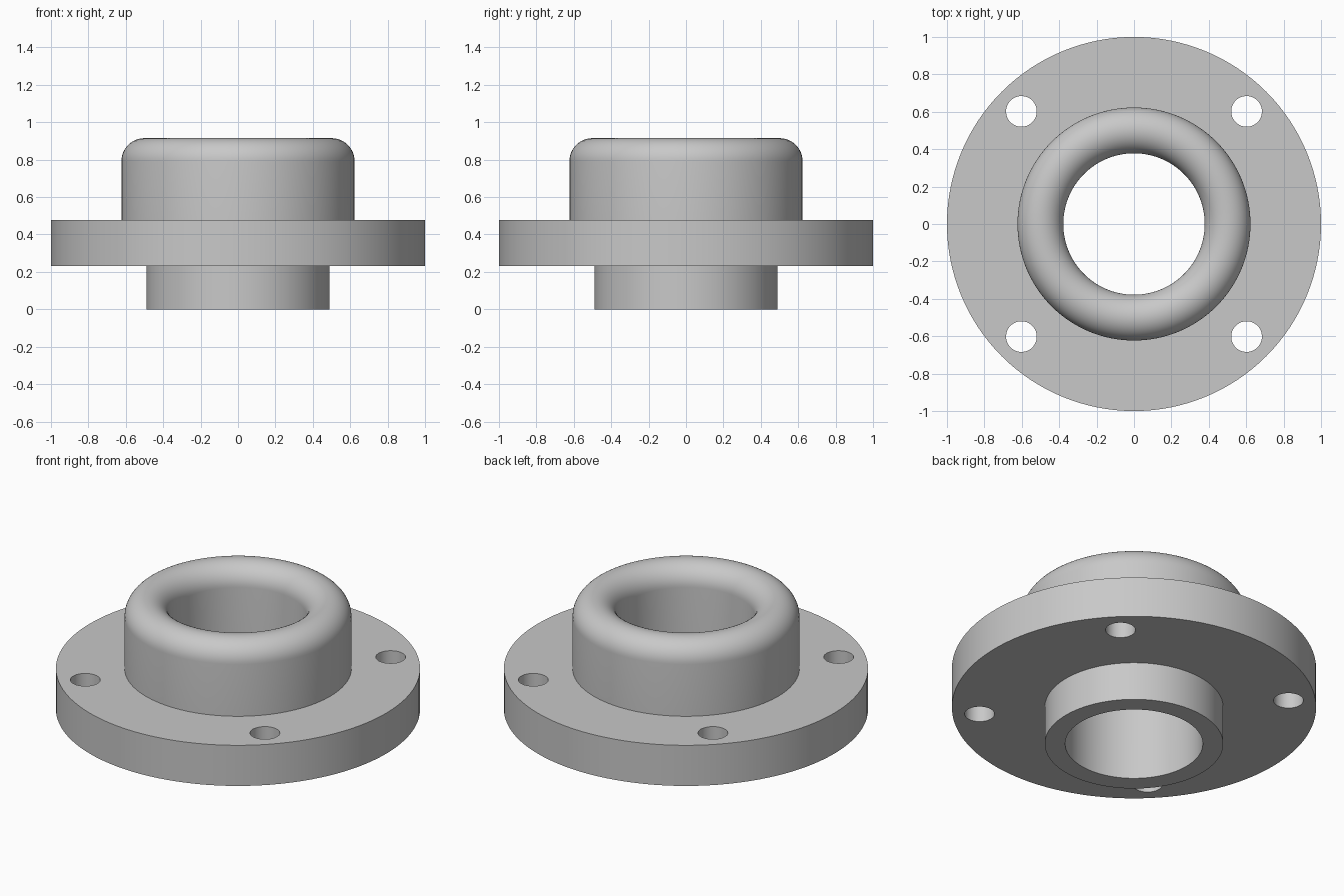
import bpy
import bmesh
from math import pi, sin, cos, radians
from mathutils import Vector

cube = bpy.data.objects.get("Cube")
if cube:
    bpy.data.objects.remove(cube, do_unlink=True)

SEGMENTS = 128
BORE, COLLAR, SPIGOT, FLANGE = 0.378, 0.623, 0.49, 1.0
FLANGE_BOTTOM, FLANGE_TOP, HEIGHT = 0.232, 0.478, 0.915
HOLE_OFFSET, HOLE_RADIUS = 0.602, 0.082

# Plain grey metal
grey = bpy.data.materials.new("grey_metal")
grey.use_nodes = True
colour = (0.58, 0.58, 0.58, 1)
grey.diffuse_color = colour
grey.node_tree.nodes["Principled BSDF"].inputs["Base Color"].default_value = colour


def lathe(name, profile):
    """Turn a closed (radius, height) profile about the z axis."""
    bm = bmesh.new()
    verts = [bm.verts.new((r, 0, z)) for r, z in profile]
    edges = [bm.edges.new((a, b)) for a, b in zip(verts, verts[1:] + verts[:1])]
    bmesh.ops.spin(bm, geom=verts + edges, cent=(0, 0, 0), axis=(0, 0, 1),
                   angle=2 * pi, steps=SEGMENTS, use_merge=True)
    bmesh.ops.remove_doubles(bm, verts=bm.verts, dist=1e-5)
    bmesh.ops.recalc_face_normals(bm, faces=bm.faces)
    mesh = bpy.data.meshes.new(name)
    bm.to_mesh(mesh)
    bm.free()
    obj = bpy.data.objects.new(name, mesh)
    bpy.context.collection.objects.link(obj)
    mesh.materials.append(grey)
    return obj


# Turned body: spigot, flange and collar with a half-round lip
lip = (COLLAR - BORE) / 2
lip_centre = Vector(((COLLAR + BORE) / 2, HEIGHT - lip))
lip_arc = [lip_centre + lip * Vector((cos(pi * i / 24), sin(pi * i / 24)))
           for i in range(25)]
body = lathe("flanged_bushing", [
    (BORE, 0), (SPIGOT, 0), (SPIGOT, FLANGE_BOTTOM), (FLANGE, FLANGE_BOTTOM),
    (FLANGE, FLANGE_TOP), (COLLAR, FLANGE_TOP)] + [tuple(p) for p in lip_arc])

# Four bolt holes through the flange
bm = bmesh.new()
for x in (-HOLE_OFFSET, HOLE_OFFSET):
    for y in (-HOLE_OFFSET, HOLE_OFFSET):
        made = bmesh.ops.create_cone(bm, cap_ends=True, segments=48,
                                     radius1=HOLE_RADIUS, radius2=HOLE_RADIUS, depth=1)
        bmesh.ops.translate(bm, verts=made["verts"], vec=(x, y, FLANGE_BOTTOM))
cutter_mesh = bpy.data.meshes.new("bolt_hole_cutter")
bm.to_mesh(cutter_mesh)
bm.free()
cutter_mesh.materials.append(grey)
cutter = bpy.data.objects.new("bolt_hole_cutter", cutter_mesh)
bpy.context.collection.objects.link(cutter)
cutter.hide_render = True

cut = body.modifiers.new("bolt_holes", 'BOOLEAN')
cut.operation = 'DIFFERENCE'
cut.solver = 'EXACT'
cut.object = cutter
bpy.ops.object.select_all(action='DESELECT')
body.select_set(True)
bpy.context.view_layer.objects.active = body
bpy.ops.object.modifier_apply(modifier=cut.name)
bpy.data.objects.remove(cutter, do_unlink=True)

# Smooth round walls, crisp rims
bpy.ops.object.shade_smooth_by_angle(angle=radians(30))
